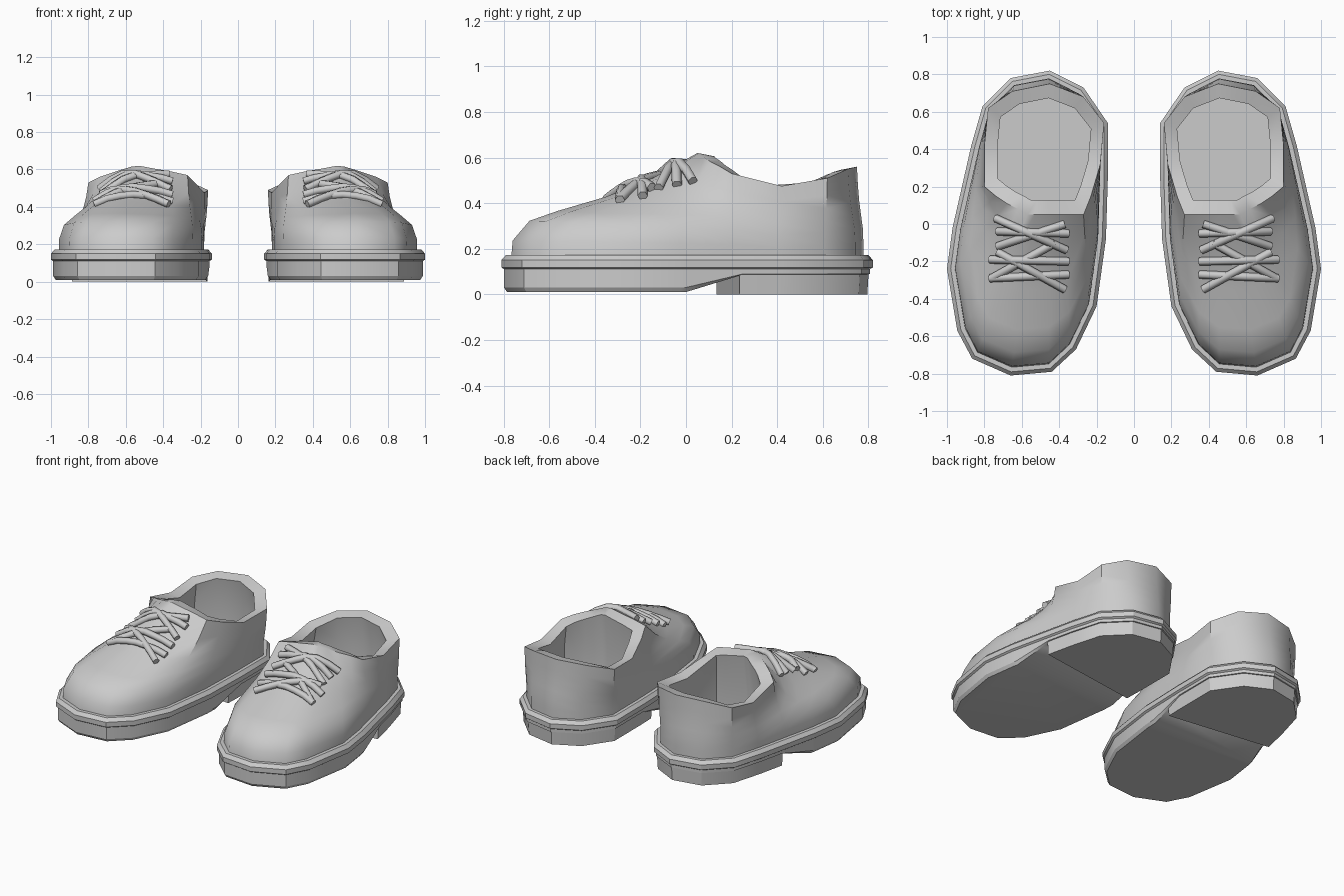
import bpy, bmesh, math
from mathutils import Vector
from mathutils.bvhtree import BVHTree

cube = bpy.data.objects.get("Cube")
if cube:
    bpy.data.objects.remove(cube, do_unlink=True)

grey = bpy.data.materials.new("plain_grey")
grey.use_nodes = True
grey.diffuse_color = (0.6, 0.6, 0.6, 1)
grey.node_tree.nodes["Principled BSDF"].inputs["Base Color"].default_value = grey.diffuse_color

# Sole outline of the left shoe, from the heel round the outer side
OUTLINE = [(.45, .82), (.66, .78), (.81, .63), (.87, .42), (.92, .2), (.97, -.02),
           (1, -.24), (.945, -.57), (.865, -.72), (.66, -.81), (.44, -.79),
           (.31, -.67), (.2, -.44), (.15, -.08), (.14, .24), (.14, .54), (.27, .73)]
# Matching points on the outer collar edge
COLLAR = [(.45, .75, .56), (.65, .71, .55), (.78, .62, .51), (.8, .42, .475),
          (.8, .2, .53), (.74, .15, .56), (.68, .11, .58), (.62, .08, .6),
          (.57, .05, .615), (.53, .05, .62), (.45, .05, .605), (.36, .05, .59),
          (.27, .05, .57), (.23, .15, .53), (.18, .32, .475), (.16, .54, .49),
          (.27, .68, .54)]
COLLAR = [Vector(p) for p in COLLAR]
N = len(OUTLINE)


def inset(d, z):
    """Outline moved inward by d, at height z."""
    ring = []
    for i, p in enumerate(OUTLINE):
        a, b = Vector(OUTLINE[i - 1]), Vector(OUTLINE[(i + 1) % N])
        t = (b - a).normalized()
        q = Vector(p) + Vector((t.y, -t.x)) * d
        ring.append(Vector((q.x, q.y, z)))
    return ring


def loft(rings, cap_start=False, cap_end=False):
    bm = bmesh.new()
    loops = [[bm.verts.new(p) for p in r] for r in rings]
    for a, b in zip(loops, loops[1:]):
        for i in range(len(a)):
            j = (i + 1) % len(a)
            bm.faces.new((a[i], b[i], b[j], a[j]))
    if cap_start:
        bm.faces.new(loops[0])
    if cap_end:
        bm.faces.new(loops[-1][::-1])
    bmesh.ops.recalc_face_normals(bm, faces=bm.faces)
    return bm


def finish(bm, name, angle):
    """Make the mesh object and mirror it to the other shoe."""
    me = bpy.data.meshes.new(name)
    bm.to_mesh(me)
    bm.free()
    ob = bpy.data.objects.new(name, me)
    bpy.context.collection.objects.link(ob)
    me.materials.append(grey)
    bpy.ops.object.select_all(action='DESELECT')
    ob.select_set(True)
    bpy.context.view_layer.objects.active = ob
    bpy.ops.object.shade_smooth_by_angle(angle=math.radians(angle))
    ob.modifiers.new("other_shoe", 'MIRROR').use_mirror_merge = False
    return ob


# Sole with welt; the underside rises at the arch
bm = loft([inset(.025, .01), inset(.012, .03), inset(.012, .11), inset(0, .118),
           inset(0, .15), inset(.02, .172), inset(.06, .172)], True, True)
for y in (0, .13, .25):
    bmesh.ops.bisect_plane(bm, geom=bm.verts[:] + bm.edges[:] + bm.faces[:],
                           plane_co=(0, y, 0), plane_no=(0, 1, 0))
for v in bm.verts:
    if v.co.z < .1:
        v.co.z += (.1 - v.co.z) * min(1, max(0, v.co.y / .25)) * .85
finish(bm, "sole", 30)

# Heel block, cut off along a slanted front edge
bm = loft([inset(.025, 0), inset(.018, .108)], True, True)
bmesh.ops.bisect_plane(bm, geom=bm.verts[:] + bm.edges[:] + bm.faces[:],
                       plane_co=(.14, .13, 0), plane_no=(-.14, 1, 0), clear_inner=True)
bmesh.ops.holes_fill(bm, edges=[e for e in bm.edges if e.is_boundary])
finish(bm, "heel", 30)

# Upper: side walls stand upright, the vamp slopes up to the collar
WALL = [(0, .2), (.1, .36), (.38, .5), (.65, .64), (.85, .8), (1, 1)]
VAMP = [(.01, .2), (.1, .38), (.25, .47), (.51, .6), (.76, .77), (1, 1)]
base = inset(.042, .14)
rings = [base]
for (fw, gw), (fv, gv) in zip(WALL, VAMP):
    ring = []
    for b, c in zip(base, COLLAR):
        w = min(1, max(0, ((c - b).xy.length - .15) / .5))
        p = b.lerp(c, fw + (fv - fw) * w)
        p.z = b.z + (c.z - b.z) * (gw + (gv - gw) * w)
        ring.append(p)
    rings.append(ring)


def opening(scale, z=None, drop=0):
    mid = Vector((.48, .4))
    return [Vector((*(mid + (c.xy - mid) * scale), c.z - drop if z is None else z))
            for c in COLLAR]


# Collar rim, lining and insole
rings += [opening(.78, drop=.015), opening(.86, z=.36), opening(.86, z=.18)]
bm = loft(rings, cap_end=True)
tree = BVHTree.FromBMesh(bm)
finish(bm, "upper", 40)

# Laces draped over the vamp
LACES = [((.35, -.05), (.73, -.04)), ((.36, -.14), (.74, .03)), ((.37, .0), (.73, -.12)),
         ((.35, -.2), (.77, -.19)), ((.35, -.27), (.77, -.29)),
         ((.37, -.35), (.73, -.15)), ((.42, -.1), (.76, -.29))]


def drape(x, y):
    return tree.ray_cast(Vector((x, y, 2)), Vector((0, 0, -1)))[0].z


for n, (a, b) in enumerate(LACES):
    a, b = Vector(a), Vector(b)
    for side in (1, -1):
        cu = bpy.data.curves.new("lace", 'CURVE')
        cu.dimensions = '3D'
        cu.bevel_depth = .022
        cu.bevel_resolution = 1
        cu.use_fill_caps = True
        sp = cu.splines.new('POLY')
        sp.points.add(6)
        for k, pt in enumerate(sp.points):
            q = a.lerp(b, k / 6)
            pt.co = (q.x * side, q.y, drape(*q) + .012 + .006 * (n % 2), 1)
        cu.materials.append(grey)
        name = ("left" if side > 0 else "right") + "_lace_" + str(n + 1)
        bpy.context.collection.objects.link(bpy.data.objects.new(name, cu))
